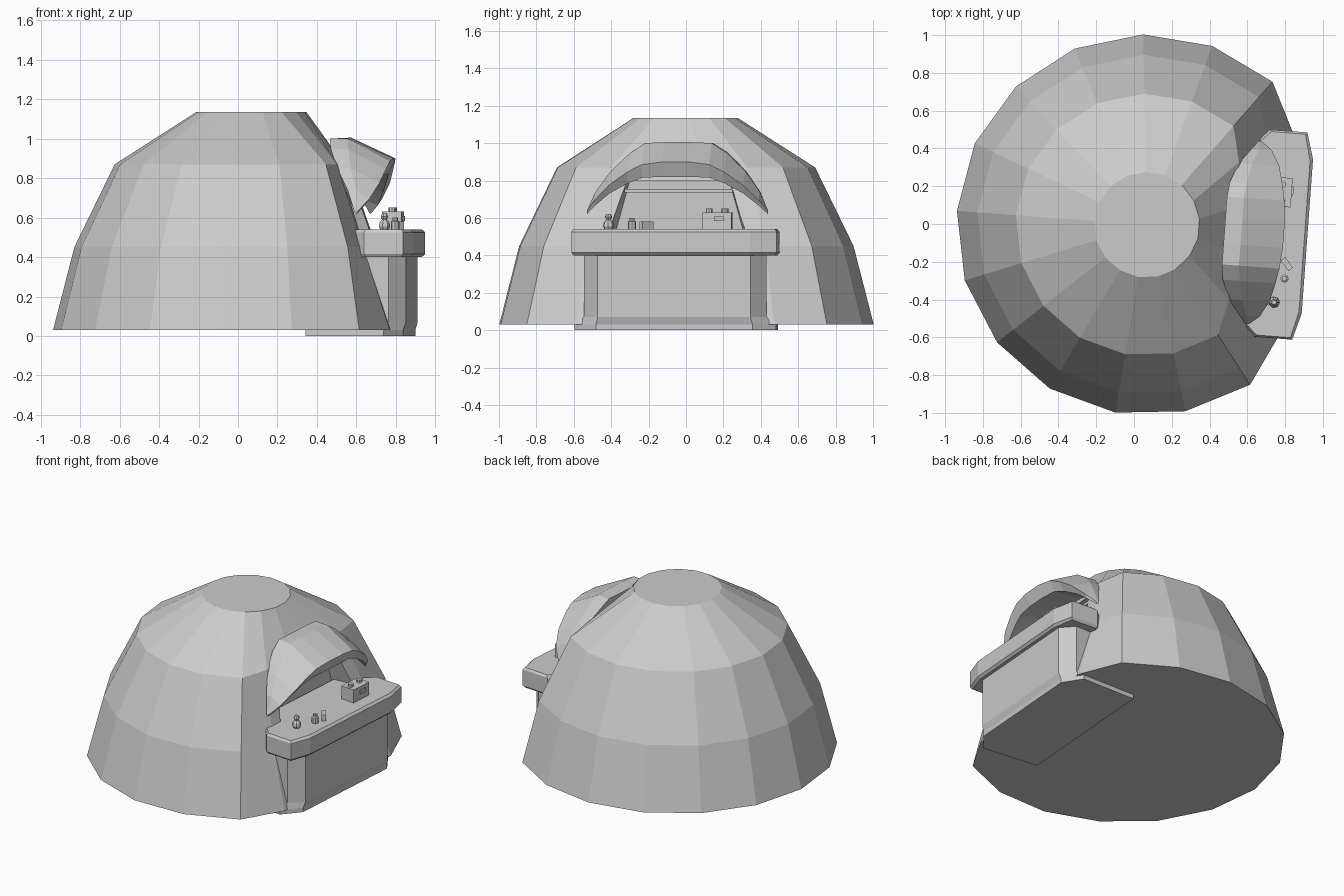
import bpy, bmesh, math
from mathutils import Matrix, Vector

if "Cube" in bpy.data.objects:
    bpy.data.objects.remove(bpy.data.objects["Cube"])

# Stall axes: u points out of the serving window, v runs along the counter
PLACE = Matrix.Translation((0.08, -0.005, 0)) @ Matrix.Rotation(math.radians(-4.2), 4, 'Z')


def finish(name, bm):
    bmesh.ops.recalc_face_normals(bm, faces=bm.faces)
    bm.transform(PLACE)
    me = bpy.data.meshes.new(name)
    bm.to_mesh(me)
    bm.free()
    ob = bpy.data.objects.new(name, me)
    bpy.context.collection.objects.link(ob)
    return ob


def loft(name, loops):
    """Skin closed loops of equal length and cap both ends."""
    bm = bmesh.new()
    rows = [[bm.verts.new(p) for p in loop] for loop in loops]
    n = len(rows[0])
    for a, b in zip(rows, rows[1:]):
        for i in range(n):
            j = (i + 1) % n
            bm.faces.new((a[i], a[j], b[j], b[i]))
    bm.faces.new(rows[0])
    bm.faces.new(rows[-1])
    return finish(name, bm)


def mirrored(half, z):
    """Half outline (u, v>0), mirrored in v, at height z."""
    return [(u, v, z) for u, v in half] + [(u, -v, z) for u, v in reversed(half)]


def turned(name, profile, u, v, sides=8):
    return loft(name, [[(u + r * math.cos(2 * math.pi * i / sides),
                         v + r * math.sin(2 * math.pi * i / sides), z)
                        for i in range(sides)] for r, z in profile])


def box(name, centre, size, angle=0):
    bm = bmesh.new()
    m = Matrix.Translation(centre) @ Matrix.Rotation(angle, 4, 'Z') @ Matrix.Diagonal((*size, 1))
    bmesh.ops.create_cube(bm, size=1, matrix=m)
    return finish(name, bm)


# Seventeen-sided dome, flattened to a leaning wall on the window side
rings = []
for r, z in [(1.008, 0.03), (0.9, 0.45), (0.695, 0.87), (0.28, 1.135)]:
    wall = 0.73 - 0.333 * (z - 0.03)
    ring = []
    for i in range(17):
        a = 2 * math.pi * (i + 0.5) / 17
        ring.append((min(r * math.cos(a) - 0.012, wall), r * math.sin(a), z))
    rings.append(ring)
dome = loft("dome", rings)

# Serving window recess
def opening(u, s):
    return [(u, -0.38 * s, 0.5), (u, 0.38 * s, 0.5), (u, 0.29 * s, 0.8), (u, -0.29 * s, 0.8)]

cutter = loft("window_cutter", [opening(0.40, 0.92), opening(0.75, 1.06)])
cutter.hide_render = True
mod = dome.modifiers.new("window", 'BOOLEAN')
mod.operation = 'DIFFERENCE'
mod.solver = 'EXACT'
mod.object = cutter
bpy.context.view_layer.objects.active = dome
bpy.ops.object.modifier_apply(modifier=mod.name)
bpy.data.objects.remove(cutter)

# Window top rail
box("window_rail", (0.46, 0, 0.745), (0.06, 0.58, 0.02))

# Counter top with angled ends
top = [(0.42, 0.36), (0.60, 0.55), (0.80, 0.55), (0.84, 0.41)]
under = [(0.42, 0.36), (0.61, 0.54), (0.79, 0.54), (0.825, 0.40)]
loft("counter_top", [mirrored(under, 0.40), mirrored(top, 0.415),
                     mirrored(top, 0.525), mirrored(under, 0.54)])

# Counter front panel and its foot
panel = [(0.45, 0.47), (0.72, 0.49), (0.803, 0.41)]
loft("counter_front", [mirrored(panel, 0.07), mirrored(panel, 0.41)])
foot = [(0.30, 0.52), (0.70, 0.54), (0.79, 0.42)]
loft("counter_foot", [mirrored(foot, 0.0), mirrored(foot, 0.03), mirrored(panel, 0.07)])

# Curved awning: cross-sections (v, back, crest, front, lip, inner) from middle to tip
half = [
    (0.07, (.40, 1.00), (.49, 1.005), (.715, .90), (.68, .82), (.45, .85)),
    (0.18, (.40, 1.00), (.49, 1.00), (.705, .885), (.67, .815), (.45, .84)),
    (0.26, (.41, .95), (.50, .945), (.69, .845), (.655, .785), (.46, .81)),
    (0.36, (.45, .85), (.52, .85), (.665, .775), (.63, .73), (.48, .76)),
    (0.44, (.51, .74), (.55, .74), (.62, .695), (.60, .665), (.52, .69)),
    (0.485, (.545, .635), (.55, .64), (.565, .635), (.56, .62), (.55, .625)),
]
sections = [[(u, s * row[0], z) for u, z in row[1:]]
            for s, rows in ((-1, reversed(half)), (1, half)) for row in rows]
loft("awning", sections)

# Goods on the counter: a crate with knobs, a jar, a small barrel and a bottle
box("crate", (0.69, 0.225, 0.58), (0.10, 0.155, 0.10))
box("crate_latch", (0.743, 0.235, 0.595), (0.012, 0.05, 0.025))
for k, v in enumerate((0.18, 0.265)):
    turned(f"crate_knob_{k + 1}", [(0.018, 0.62), (0.018, 0.65)], 0.69, v)
turned("jar", [(0.022, 0.535), (0.022, 0.58), (0.014, 0.585), (0.014, 0.6)], 0.735, -0.23)
box("small_barrel", (0.742, -0.153, 0.56), (0.03, 0.07, 0.042), math.radians(40))
turned("bottle", [(0.02, 0.535), (0.03, 0.555), (0.026, 0.575), (0.012, 0.59),
                  (0.02, 0.605), (0.012, 0.622)], 0.69, -0.36, 7)
